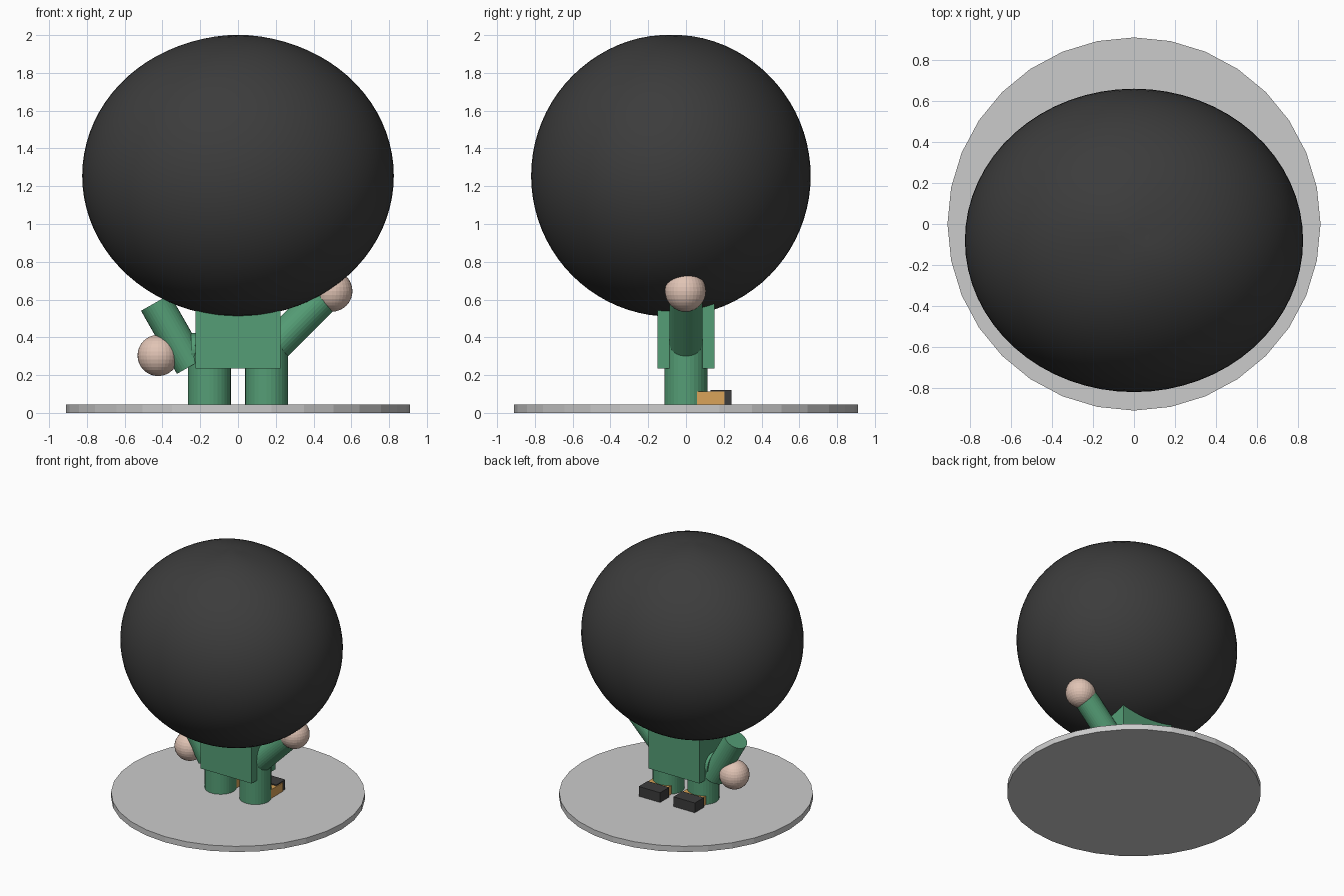
import bpy
import math
from mathutils import Vector

if "Cube" in bpy.data.objects:
    bpy.data.objects.remove(bpy.data.objects["Cube"])


def material(name, rgb):
    m = bpy.data.materials.new(name)
    m.diffuse_color = (*rgb, 1)
    m.use_nodes = True
    m.node_tree.nodes["Principled BSDF"].inputs["Base Color"].default_value = m.diffuse_color
    return m


GREEN = material("green cloth", (0.09, 0.34, 0.18))
SKIN = material("skin", (0.75, 0.55, 0.46))
BLACK = material("black", (0.045, 0.045, 0.045))
ORANGE = material("orange", (0.70, 0.37, 0.10))


def finish(name, mat):
    ob = bpy.context.object
    ob.name = name
    if mat:
        ob.data.materials.append(mat)
    return ob


def box(name, lo, hi, mat):
    lo, hi = Vector(lo), Vector(hi)
    bpy.ops.mesh.primitive_cube_add(size=1, location=(lo + hi) / 2)
    bpy.context.object.scale = hi - lo
    return finish(name, mat)


def rod(name, a, b, r, mat=None):
    a, b = Vector(a), Vector(b)
    d = b - a
    bpy.ops.mesh.primitive_cylinder_add(
        vertices=32, radius=r, depth=d.length, location=(a + b) / 2,
        rotation=d.to_track_quat('Z', 'Y').to_euler())
    return finish(name, mat)


def ball(name, loc, r, mat, segments=32, rings=16):
    bpy.ops.mesh.primitive_uv_sphere_add(
        segments=segments, ring_count=rings, radius=r, location=loc)
    return finish(name, mat)


# Round base plate
rod("base", (0, 0, 0), (0, 0, 0.045), 0.91)

# Torso
box("torso", (-0.225, -0.15, 0.235), (0.225, 0.15, 0.69), GREEN)

# Legs and two-part shoes, pointing to the back
for side, s in (("left", -1), ("right", 1)):
    x = 0.152 * s
    rod(f"{side}_leg", (x, 0, 0.04), (x, 0, 0.36), 0.114, GREEN)
    box(f"{side}_shoe", (x - 0.08, 0, 0.04), (x + 0.098, 0.205, 0.114), ORANGE)
    box(f"{side}_shoe_toe", (x - 0.095, 0.13, 0.04), (x + 0.092, 0.242, 0.122), BLACK)

# Raised right arm and hand
rod("right_arm", (0.198, 0, 0.358), (0.47, 0, 0.63), 0.088, GREEN)
ball("right_hand", (0.497, -0.003, 0.645), 0.109, SKIN)

# Left arm with shoulder stub and lowered hand
rod("left_shoulder", (-0.10, 0, 0.335), (-0.25, 0, 0.335), 0.088, GREEN)
rod("left_arm", (-0.247, 0, 0.25), (-0.437, 0, 0.584), 0.088, GREEN)
ball("left_hand", (-0.423, 0, 0.304), 0.109, SKIN)

# Huge rounded hair, slightly creased at the crown
hair = ball("hair", (0, -0.08, 1.255), 1, BLACK, 64, 40)
for v in hair.data.vertices:
    x, y, z = v.co
    crown = max(0.0, z) ** 8 * math.hypot(x, y)
    ripple = 0.03 * crown * math.cos(2 * (math.atan2(y, x) - 0.6))
    v.co = (0.825 * x, 0.74 * y, 0.745 * z - ripple)
for p in hair.data.polygons:
    p.use_smooth = True
